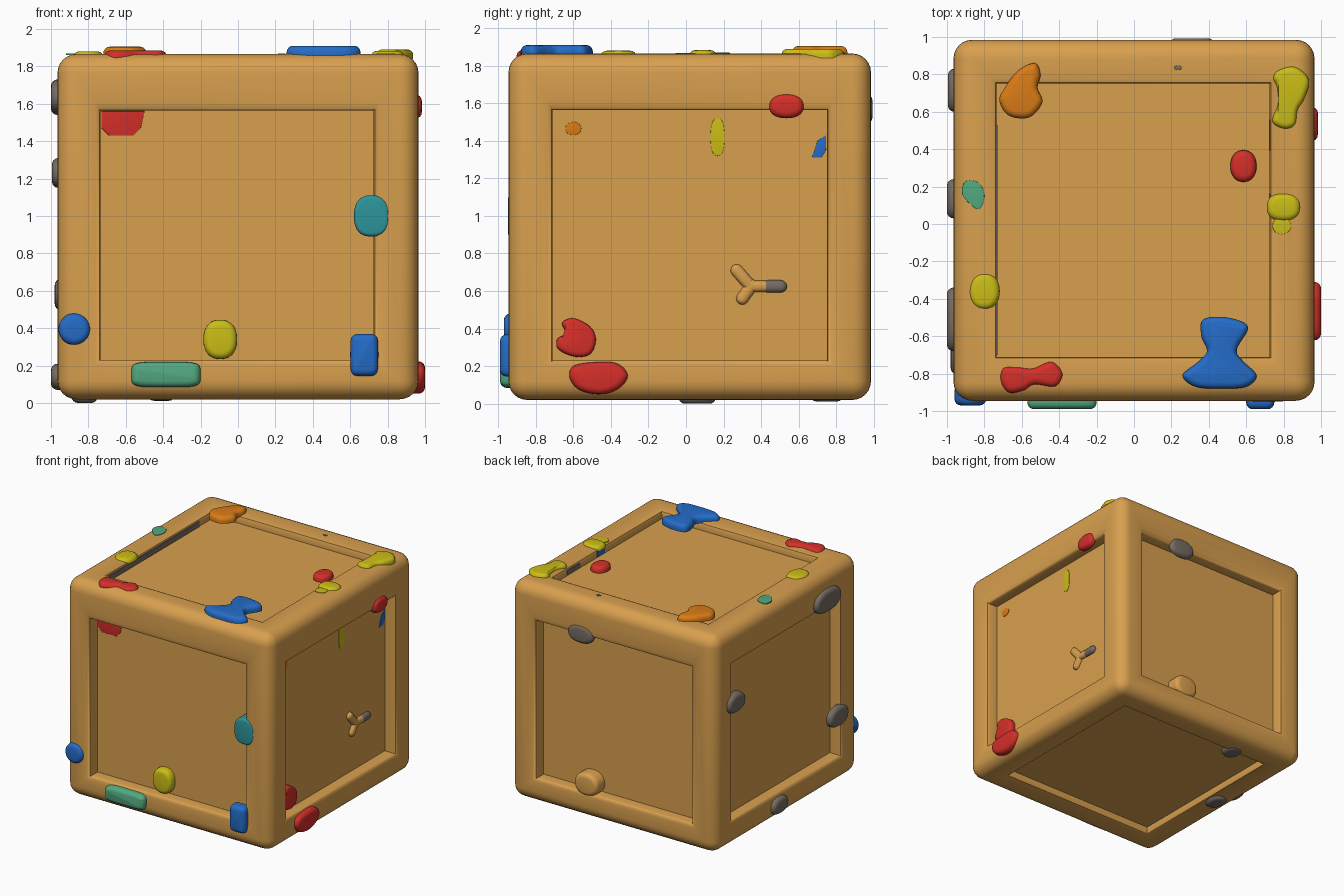
import bpy, bmesh, math
from mathutils import Vector

if "Cube" in bpy.data.objects:
    bpy.data.objects.remove(bpy.data.objects["Cube"])

# Flat colours
COLOURS = {
    "tan": (0.69, 0.35, 0.077), "blue": (0.018, 0.15, 0.58), "red": (0.66, 0.028, 0.022),
    "yellow": (0.60, 0.51, 0.008), "orange": (0.70, 0.20, 0.008), "green": (0.085, 0.40, 0.22),
    "teal": (0.026, 0.30, 0.33), "grey": (0.18, 0.15, 0.125),
}
MATS = {}
for name, c in COLOURS.items():
    MATS[name] = bpy.data.materials.new(name)
    MATS[name].diffuse_color = (*c, 1)

LO = Vector((-0.965, -0.945, 0.02))
HI = Vector((0.965, 0.985, 1.865))
PANEL_LO = (-0.735, -0.71, 0.23)
PANEL_HI = (0.725, 0.75, 1.563)
DEPTH = 0.11        # upright panels
FLAT_DEPTH = 0.07   # top and bottom panels


def finish(bm, name, colour, angle=35):
    bmesh.ops.recalc_face_normals(bm, faces=bm.faces)
    me = bpy.data.meshes.new(name)
    bm.to_mesh(me)
    bm.free()
    ob = bpy.data.objects.new(name, me)
    bpy.context.collection.objects.link(ob)
    me.materials.append(MATS[colour])
    bpy.ops.object.select_all(action='DESELECT')
    ob.select_set(True)
    bpy.context.view_layer.objects.active = ob
    bpy.ops.object.shade_smooth_by_angle(angle=math.radians(angle))
    return ob


# Crate: rounded box with a sunken panel behind a soft lip on every side
def crate():
    bm = bmesh.new()
    bmesh.ops.create_cube(bm, size=1)
    for v in bm.verts:
        v.co = Vector([HI[i] if v.co[i] > 0 else LO[i] for i in range(3)])
    bmesh.ops.bevel(bm, geom=bm.edges[:], offset=0.1, segments=6, profile=0.5, affect='EDGES')
    sides = sorted(bm.faces, key=lambda f: -f.calc_area())[:6]
    for f in sides:
        n = f.normal.copy()
        axis = max(range(3), key=lambda i: abs(n[i]))
        start = [v.co.copy() for v in f.verts]
        mid = f.calc_center_median()
        depth = FLAT_DEPTH if axis == 2 else DEPTH
        for t, d in ((0.5, 0.001), (0.8, 0.005), (0.95, 0.014), (1, 0.032), (1.001, depth)):
            bmesh.ops.inset_individual(bm, faces=[f], thickness=0.001)
            for v in f.verts:
                s = min(start, key=lambda p: (p - v.co).length)
                co = s - n * d
                for i in range(3):
                    if i != axis:
                        edge = PANEL_HI[i] if s[i] > mid[i] else PANEL_LO[i]
                        co[i] = s[i] + (edge - s[i]) * t
                v.co = co
    finish(bm, "crate", "tan", 45)


# Position on a side of the crate: u, v on the side, h outwards from it
def place(side, u, v, h):
    return {
        "front": (u, LO.y - h, v), "back": (u, HI.y + h, v),
        "right": (HI.x + h, u, v), "left": (LO.x - h, u, v),
        "top": (u, v, HI.z + h), "bottom": (u, v, LO.z - h),
    }[side]


def spline(pts, steps=6):
    pts = [Vector(p) for p in pts]
    n, out = len(pts), []
    for i in range(n):
        a, b, c, d = (pts[(i + k - 1) % n] for k in range(4))
        for s in range(steps):
            t = s / steps
            out.append(0.5 * (2 * b + (c - a) * t + (2 * a - 5 * b + 4 * c - d) * t * t
                              + (3 * b - a - 3 * c + d) * t ** 3))
    return out


def oval(u, v, w, h, power=2.0, n=32):
    out = []
    for i in range(n):
        c, s = math.cos(2 * math.pi * i / n), math.sin(2 * math.pi * i / n)
        out.append(Vector((u + w / 2 * math.copysign(abs(c) ** (2 / power), c),
                           v + h / 2 * math.copysign(abs(s) ** (2 / power), s))))
    return out


# Blob: outline raised from the surface with a rounded rim
def blob(name, side, colour, outline, top=0.03, base=-0.035, rim=0.035):
    n = len(outline)
    area = sum(outline[i].cross(outline[(i + 1) % n]) for i in range(n))
    norms = []
    for i in range(n):
        t = (outline[(i + 1) % n] - outline[i - 1]).normalized()
        norms.append(Vector((-t.y, t.x)) * (1 if area > 0 else -1))
    bm = bmesh.new()
    rings = [(0, base)]
    for k in range(5):
        a = math.pi / 2 * k / 4
        rings.append((rim * (1 - math.cos(a)), top - rim * (1 - math.sin(a))))
    prev = None
    for d, h in rings:
        ring = [bm.verts.new(place(side, *(p + m * d), h)) for p, m in zip(outline, norms)]
        if prev:
            for i in range(n):
                j = (i + 1) % n
                bm.faces.new((prev[i], prev[j], ring[j], ring[i]))
        else:
            bm.faces.new(ring)
        prev = ring
    bm.faces.new(prev)
    finish(bm, name, colour, 50)


# Patch: thin flush plate lying on a sunken panel or the frame
def patch(name, side, colour, outline, level=-DEPTH):
    blob(name, side, colour, outline, level + 0.004, level - 0.004, 0.002)


# Thin plate on the inner wall of the top frame
def wall_plate(name, colour, x, y0, y1, z0, z1):
    bm = bmesh.new()
    bmesh.ops.create_cube(bm, size=1)
    for v in bm.verts:
        v.co = (x + v.co.x * 0.008, y0 + (v.co.y + 0.5) * (y1 - y0), z0 + (v.co.z + 0.5) * (z1 - z0))
    finish(bm, name, colour)


crate()

# Front blobs
blob("front_green_bar", "front", "green", oval(-0.385, 0.152, 0.37, 0.135, 5), 0.045)
blob("front_blue_bar", "front", "blue", oval(0.675, 0.257, 0.15, 0.225, 5), 0.045)
blob("front_yellow_oval", "front", "yellow", oval(-0.095, 0.34, 0.18, 0.21, 2.3), -0.045, -DEPTH)
blob("front_teal_oval", "front", "teal", oval(0.715, 1.0, 0.19, 0.22, 2.5), 0.004, -DEPTH, 0.02)
blob("front_blue_disc", "front", "blue", oval(-0.875, 0.395, 0.17, 0.17), 0.025, -0.06)
patch("front_red_patch", "front", "red",
      [Vector(p) for p in ((-0.73, 1.56), (-0.73, 1.47), (-0.69, 1.43), (-0.56, 1.43),
                           (-0.52, 1.47), (-0.5, 1.56))])

# Right blobs
blob("right_red_oval", "right", "red", oval(0.535, 1.585, 0.185, 0.13, 2.3), 0.018)
blob("right_red_heart", "right", "red",
     spline([(-0.66, 0.43), (-0.60, 0.455), (-0.51, 0.41), (-0.48, 0.34), (-0.51, 0.265),
             (-0.59, 0.25), (-0.68, 0.29), (-0.685, 0.345), (-0.64, 0.375)]), -0.06, -DEPTH, 0.025)
blob("right_red_bar", "right", "red",
     spline([(-0.60, 0.20), (-0.50, 0.22), (-0.37, 0.215), (-0.31, 0.15), (-0.36, 0.08),
             (-0.46, 0.05), (-0.57, 0.075), (-0.62, 0.14)]), 0.035, -0.05)
patch("right_orange_patch", "right", "orange", oval(-0.6, 1.465, 0.085, 0.07))
patch("right_yellow_patch", "right", "yellow", oval(0.168, 1.42, 0.075, 0.2, 2.5))
patch("right_blue_patch", "right", "blue",
      [Vector(p) for p in ((0.67, 1.31), (0.72, 1.31), (0.745, 1.35), (0.745, 1.43), (0.70, 1.40),
                           (0.685, 1.35))])


# Twig on the right panel: short rounded sticks
def stick(name, colour, a, b, r):
    a, b = Vector(a), Vector(b)
    t = (b - a).normalized()
    m = Vector((-t.y, t.x)) * r
    pts = []
    for end, sgn in ((b, 1), (a, -1)):
        for k in range(7):
            ang = math.pi * k / 6
            pts.append(end - sgn * m * math.cos(ang) + sgn * t * r * math.sin(ang))
    blob(name, "right", colour, pts, -DEPTH + 0.03, -DEPTH - 0.01, r * 0.8)


stick("twig_upper", "tan", (0.27, 0.71), (0.34, 0.63), 0.033)
stick("twig_lower", "tan", (0.30, 0.56), (0.35, 0.63), 0.033)
stick("twig_stem", "tan", (0.34, 0.625), (0.42, 0.625), 0.03)
stick("twig_tip", "grey", (0.435, 0.625), (0.505, 0.625), 0.033)

# Top blobs
blob("top_blue_hourglass", "top", "blue",
     spline([(0.37, -0.51), (0.50, -0.50), (0.61, -0.55), (0.55, -0.67), (0.58, -0.73),
             (0.655, -0.81), (0.60, -0.87), (0.47, -0.88), (0.33, -0.87), (0.26, -0.81),
             (0.34, -0.74), (0.39, -0.68), (0.36, -0.60)]), 0.045, -0.015)
blob("top_red_bone", "top", "red",
     spline([(-0.70, -0.77), (-0.62, -0.765), (-0.54, -0.77), (-0.44, -0.735), (-0.38, -0.80),
             (-0.42, -0.87), (-0.53, -0.86), (-0.59, -0.89), (-0.67, -0.90), (-0.715, -0.84)]), 0.02)
blob("top_orange_blob", "top", "orange",
     spline([(-0.53, 0.86), (-0.50, 0.80), (-0.515, 0.73), (-0.49, 0.65), (-0.56, 0.57),
             (-0.67, 0.58), (-0.72, 0.66), (-0.69, 0.73), (-0.62, 0.82)]), 0.04, -0.015)
blob("top_yellow_bone", "top", "yellow",
     spline([(0.77, 0.82), (0.86, 0.84), (0.935, 0.77), (0.91, 0.67), (0.875, 0.61), (0.86, 0.53),
             (0.80, 0.51), (0.74, 0.55), (0.77, 0.64), (0.765, 0.73), (0.745, 0.78)]), 0.025, -0.025, 0.03)
blob("top_yellow_right", "top", "yellow", oval(0.80, 0.09, 0.18, 0.15, 2.4), 0.018, -0.02)
blob("top_yellow_left", "top", "yellow", oval(-0.80, -0.36, 0.165, 0.195, 2.2), 0.015, -0.02)
blob("top_red_oval", "top", "red", oval(0.585, 0.31, 0.14, 0.17, 2.2), -0.02, -FLAT_DEPTH)
patch("top_green_patch", "top", "green",
      spline([(-0.90, 0.23), (-0.83, 0.22), (-0.80, 0.15), (-0.83, 0.08), (-0.89, 0.12),
              (-0.92, 0.17)]), 0)
patch("top_yellow_patch", "top", "yellow", oval(0.79, -0.01, 0.10, 0.09), -0.001)
patch("top_grey_patch", "top", "grey", oval(0.235, 0.835, 0.04, 0.025), 0)
wall_plate("top_grey_strip", "grey", PANEL_LO[0], -0.72 + 0.02, 0.53, 1.795, 1.84)
wall_plate("top_grey_chip", "grey", PANEL_HI[0], 0.39, 0.56, 1.80, 1.84)
wall_plate("top_blue_chip", "blue", PANEL_HI[0], 0.06, 0.16, 1.80, 1.845)

# Grey pebbles on the left, back and underside, plus one tan pebble at the back
PEBBLES = [
    ("left", -0.51, 1.635, 0.34, 0.19, 0.035), ("left", 0.715, 1.23, 0.23, 0.16, 0.03),
    ("left", -0.68, 0.58, 0.25, 0.17, 0.015), ("left", 0.135, 0.14, 0.21, 0.14, 0.035),
    ("back", 0.31, 1.57, 0.24, 0.16, 0.008),
    ("bottom", -0.41, 0.75, 0.15, 0.18, 0.008), ("bottom", -0.82, 0.06, 0.14, 0.20, 0.02),
]
for k, (side, u, v, w, h, top) in enumerate(PEBBLES):
    blob(f"{side}_pebble_{k + 1}", side, "grey", oval(u, v, w, h, 2.3), top)
blob("back_tan_pebble", "back", "tan", oval(0.26, 0.30, 0.22, 0.19, 2.2), 0, -DEPTH)

for m in bpy.data.materials:
    if m.users and not m.is_grease_pencil:
        m.use_nodes = True
        m.node_tree.nodes["Principled BSDF"].inputs["Base Color"].default_value = m.diffuse_color
